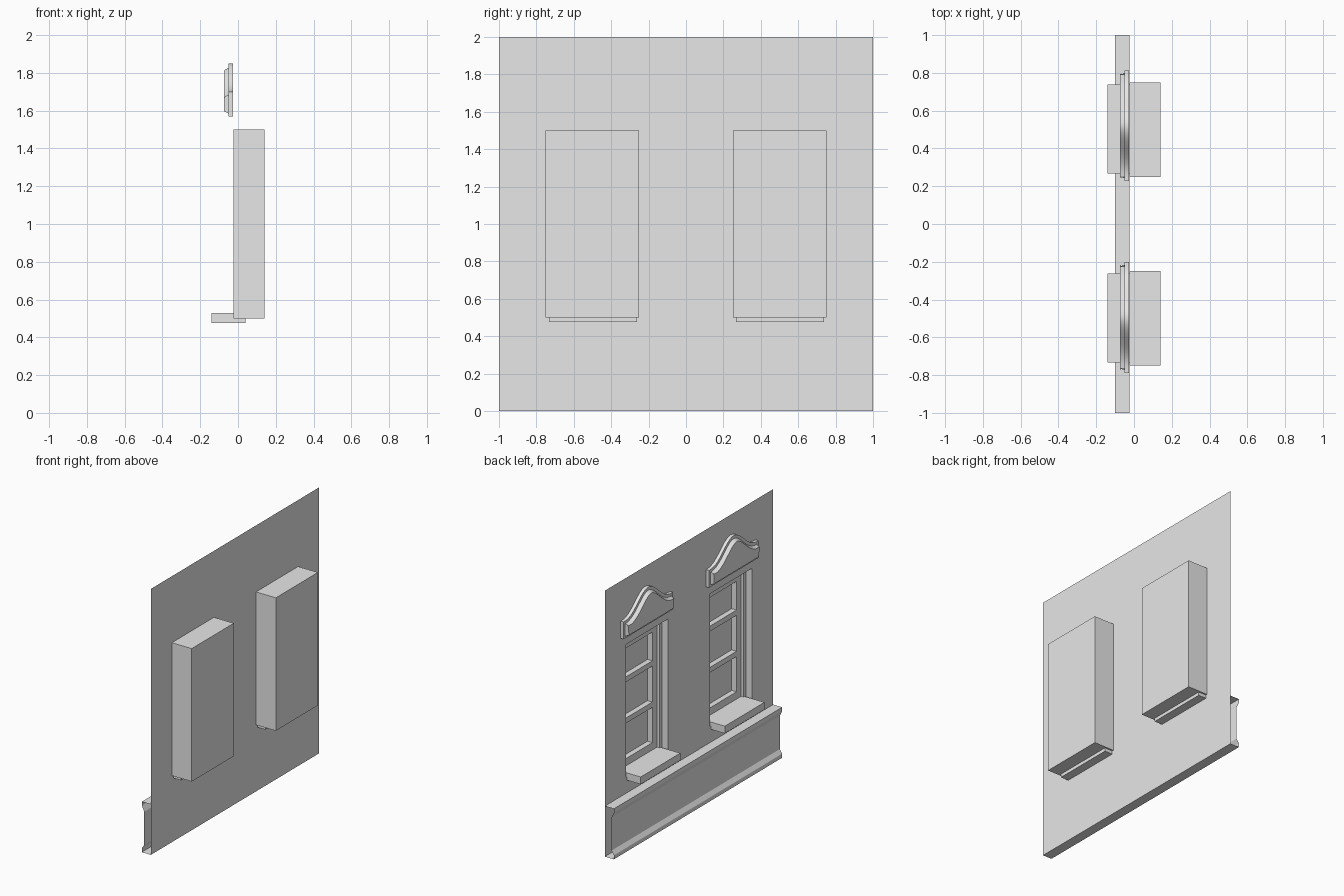
import bpy, bmesh, math

cube = bpy.data.objects.get("Cube")
if cube:
    bpy.data.objects.remove(cube, do_unlink=True)

stone = bpy.data.materials.new("light_grey_plaster")
stone.use_nodes = True
GREY = (0.8, 0.8, 0.8, 1)
stone.diffuse_color = GREY
stone.node_tree.nodes["Principled BSDF"].inputs["Base Color"].default_value = GREY

WALL_X = -0.025
CENTRES = {"left": 0.5, "right": -0.5}
HALF_W, Z_LOW, Z_HIGH = 0.25, 0.5, 1.5


def finish(bm, name, smooth=False):
    me = bpy.data.meshes.new(name)
    bm.to_mesh(me)
    bm.free()
    me.materials.append(stone)
    ob = bpy.data.objects.new(name, me)
    bpy.context.collection.objects.link(ob)
    if smooth:
        bpy.ops.object.select_all(action="DESELECT")
        ob.select_set(True)
        bpy.context.view_layer.objects.active = ob
        bpy.ops.object.shade_smooth_by_angle(angle=math.radians(30))
    return ob


def add_box(bm, xs, ys, zs):
    """Add a box from its ranges and return its faces."""
    verts = bmesh.ops.create_cube(bm, size=1)["verts"]
    for v in verts:
        v.co = [r[0] if c < 0 else r[1] for c, r in zip(v.co, (xs, ys, zs))]
    return list({f for v in verts for f in v.link_faces})


def add_ring(bm, xs, cy, half, low, high, width):
    """Rectangular frame of two stiles and two rails."""
    for s in (-1, 1):
        add_box(bm, xs, sorted((cy + s * half, cy + s * (half - width))), (low, high))
    inner = (cy - half + width, cy + half - width)
    add_box(bm, xs, inner, (low, low + width))
    add_box(bm, xs, inner, (high - width, high))


# Wall sheet with two window openings
bm = bmesh.new()
ys = [-1, -0.75, -0.25, 0.25, 0.75, 1]
zs = [0, Z_LOW, Z_HIGH, 2]
grid = [[bm.verts.new((WALL_X, y, z)) for z in zs] for y in ys]
for i in range(len(ys) - 1):
    for j in range(len(zs) - 1):
        if j == 1 and i in (1, 3):
            continue
        bm.faces.new((grid[i][j], grid[i][j + 1], grid[i + 1][j + 1], grid[i + 1][j]))
finish(bm, "wall")

# Plinth moulding, open at both ends
bm = bmesh.new()
profile = [(WALL_X, 0), (-0.1, 0), (-0.1, 0.03), (-0.08, 0.06),
           (-0.08, 0.31), (-0.1, 0.35), (-0.1, 0.38), (WALL_X, 0.38)]
rows = [[bm.verts.new((x, y, z)) for x, z in profile] for y in (-1, 1)]
for k in range(len(profile) - 1):
    bm.faces.new((rows[0][k], rows[0][k + 1], rows[1][k + 1], rows[1][k]))
finish(bm, "plinth")


def window(side, cy):
    # Recess box, open towards the street
    bm = bmesh.new()
    faces = add_box(bm, (WALL_X, 0.14), (cy - HALF_W, cy + HALF_W), (Z_LOW, Z_HIGH))
    bm.normal_update()
    front = min(faces, key=lambda f: f.calc_center_median().x)
    bmesh.ops.delete(bm, geom=[front], context="FACES_ONLY")
    bmesh.ops.reverse_faces(bm, faces=bm.faces[:])
    finish(bm, side + "_window_recess")

    # Stepped frame with glazing bars
    bm = bmesh.new()
    add_ring(bm, (0.025, 0.07), cy, HALF_W, Z_LOW, Z_HIGH, 0.03)
    add_ring(bm, (0.045, 0.095), cy, HALF_W - 0.03, Z_LOW + 0.03, Z_HIGH - 0.03, 0.055)
    for top in (0.89, 1.2):
        add_box(bm, (0.045, 0.095), (cy - 0.165, cy + 0.165), (top - 0.04, top))
    finish(bm, side + "_window_frame")

    # Flat pane
    bm = bmesh.new()
    add_box(bm, (0.085, 0.09), (cy - 0.2, cy + 0.2), (0.55, 1.45))
    finish(bm, side + "_window_pane")

    # Projecting sill
    bm = bmesh.new()
    add_box(bm, (-0.14, 0.04), (cy - 0.232, cy + 0.238), (0.475, 0.53))
    finish(bm, side + "_window_sill")


def pediment(side, cy):
    # Bell-shaped plate with a raised bevelled panel
    bm = bmesh.new()
    half, base, shoulder, rise, n = 0.293, 1.57, 1.7, 0.15, 28
    outline = [(cy - half, base)]
    for k in range(n + 1):
        u = 2 * k / n - 1
        bell = (0.5 + 0.5 * math.cos(math.pi * u)) ** 1.3
        outline.append((cy + u * half, shoulder + rise * bell))
    outline.append((cy + half, base))
    back = bm.faces.new([bm.verts.new((WALL_X - 0.0005, y, z)) for y, z in outline])
    ext = bmesh.ops.extrude_face_region(bm, geom=[back], use_keep_orig=True)["geom"]
    for v in ext:
        if isinstance(v, bmesh.types.BMVert):
            v.co.x = -0.05
    front = [f for f in ext if isinstance(f, bmesh.types.BMFace)]
    bmesh.ops.recalc_face_normals(bm, faces=bm.faces[:])
    bmesh.ops.inset_region(bm, faces=front, thickness=0.022)
    bmesh.ops.inset_region(bm, faces=front, thickness=0.016)
    for v in front[0].verts:
        v.co.x = -0.075
    bmesh.ops.recalc_face_normals(bm, faces=bm.faces[:])
    finish(bm, side + "_pediment", smooth=True)


for side, cy in CENTRES.items():
    window(side, cy)
pediment("left", 0.52)
pediment("right", -0.495)
